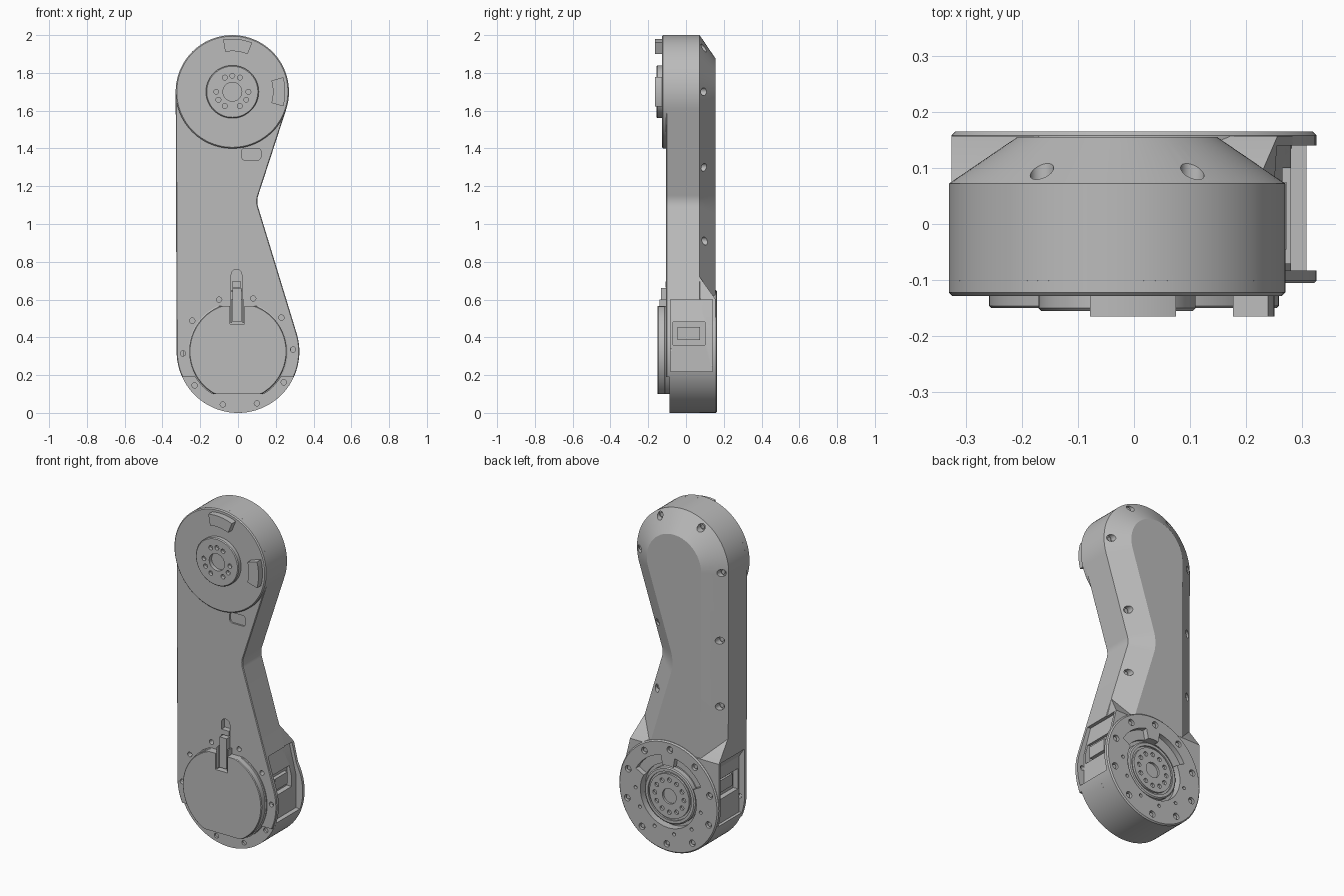
import bpy, bmesh
from math import sin, cos, radians

cube = bpy.data.objects.get("Cube")
if cube:
    bpy.data.objects.remove(cube)

grey = bpy.data.materials.new("machined_grey")
grey.use_nodes = True
grey.diffuse_color = (0.5, 0.5, 0.5, 1)
grey.node_tree.nodes["Principled BSDF"].inputs["Base Color"].default_value = (0.5, 0.5, 0.5, 1)

TOP = (-0.03, 1.70)      # upper joint centre (x, z)
LOW = (0.0, 0.325)       # lower joint centre
BACK, FRONT = 0.165, -0.105
parts = []


def arc(c, r, a0, a1, n):
    step = (a1 - a0) / n
    return [(c[0] + r * cos(radians(a0 + step * i)), c[1] + r * sin(radians(a0 + step * i)))
            for i in range(n + 1)]


def circle(c, r, n=64):
    return arc(c, r, 0, 360, n)[:-1]


def polar(c, r, angle):
    return arc(c, r, angle, angle, 1)[0]


def box(x0, x1, z0, z1):
    return [(x0, z0), (x1, z0), (x1, z1), (x0, z1)]


def sector(c, r0, r1, a0, a1, n=16):
    return arc(c, r1, a0, a1, n) + arc(c, r0, a1, a0, n)


def loft(bm, rings):
    """Join (points, y) outlines of equal length into a closed solid."""
    solid = bmesh.new()
    loops = [[solid.verts.new((x, y, z)) for x, z in pts] for pts, y in rings]
    n = len(loops[0])
    for a, b in zip(loops, loops[1:]):
        for i in range(n):
            j = (i + 1) % n
            solid.faces.new((a[i], a[j], b[j], b[i]))
    solid.faces.new(loops[0])
    solid.faces.new(loops[-1])
    bmesh.ops.recalc_face_normals(solid, faces=solid.faces)
    me = bpy.data.meshes.new("temp")
    solid.to_mesh(me)
    solid.free()
    bm.from_mesh(me)
    bpy.data.meshes.remove(me)


def make(name, solids, is_part=True):
    bm = bmesh.new()
    for rings in solids:
        loft(bm, rings)
    me = bpy.data.meshes.new(name)
    bm.to_mesh(me)
    bm.free()
    ob = bpy.data.objects.new(name, me)
    bpy.context.collection.objects.link(ob)
    if is_part:
        me.materials.append(grey)
        parts.append(ob)
    return ob


def prism(pts, y0, y1):
    return [(pts, y0), (pts, y1)]


def cut(targets, solids):
    """Subtract solids from every target and discard the cutter."""
    cutter = make("cutter", solids, False)
    cutter.hide_render = True
    for ob in targets:
        mod = ob.modifiers.new("cut", "BOOLEAN")
        mod.operation, mod.solver, mod.object = "DIFFERENCE", "EXACT", cutter
        graph = bpy.context.evaluated_depsgraph_get()
        me = bpy.data.meshes.new_from_object(ob.evaluated_get(graph))
        ob.modifiers.clear()
        ob.data = me
    bpy.data.objects.remove(cutter)


def outline(d=0.0):
    """Arm silhouette, inset by d."""
    waist = (0.202, 1.12)
    return (arc(LOW, 0.325 - d, 180, 377, 48) + arc(waist, 0.1 + d, 197, 162, 8)
            + arc(TOP, 0.30 - d, -18, 180, 48))


def side_x(z):
    return 0.311 - 0.306 * (z - 0.42)


# Arm shell with a wide chamfer round the back
arm = make("arm_shell", [[(outline(0.004), FRONT), (outline(), FRONT + 0.004),
                          (outline(), 0.072), (outline(0.122), 0.155)]])

# Round lower housing and the flare that blends it into the arm
housing = make("lower_housing", [[(circle(LOW, 0.32, 96), -0.087), (circle(LOW, 0.325, 96), -0.082),
                                  (circle(LOW, 0.325, 96), 0.158), (circle(LOW, 0.318, 96), BACK)]])


def flare_ring(z):
    return [(-0.325, 0.33), (0.32, 0.33), (side_x(z), z), (-0.325, z)]


flare = make("housing_flare", [[(flare_ring(0.73), 0.06), (flare_ring(0.72), 0.072),
                                (flare_ring(0.6), 0.157)]])
lower = [arm, housing, flare]

# Side pockets with connector windows
pockets = [[(0.4, 0.6), (0.235, 0.6), (0.28, 0.42), (0.28, 0.22), (0.4, 0.22)],
           [(-0.4, 0.6), (-0.322, 0.6), (-0.29, 0.55), (-0.29, 0.22), (-0.4, 0.22)]]
cut(lower, [prism(p, -0.083, 0.14) for p in pockets])
cut(lower, [prism(box(0.25, 0.4, 0.36, 0.48), -0.07, 0.1),
            prism(box(-0.4, -0.26, 0.36, 0.48), -0.07, 0.1)])
for side, name in ((1, "left"), (-1, "right")):
    make(name + "_connector", [prism(box(side * 0.24, side * 0.272, 0.385, 0.455), -0.045, 0.075)])

# Screw holes along the back chamfer
holes = [polar(TOP, 0.268, a) for a in (0, 60, 120, 180)]
holes += [(x, z) for z in (1.30, 0.91) for x in (-0.29, 0.12)]
cut([arm], [prism(circle(h, 0.021, 20), 0.07, 0.3) for h in holes])
make("chamfer_screws", [prism(circle(h, 0.013, 16), 0.06, 0.078) for h in holes])

# Lowered lip, cable slot, small pocket and screw ring on the front
cut([arm], [prism(box(-0.5, 0.5, -0.1, 0.19), -0.2, -0.087)])
slot = arc((-0.008, 0.732), 0.028, 0, 180, 10) + [(-0.036, 0.60), (0.02, 0.60)]
cut([arm], [prism(slot, -0.2, -0.075)])
tag = [p for x, z, a in ((0.105, 1.385, 0), (0.035, 1.385, 90), (0.035, 1.355, 180), (0.105, 1.355, 270))
       for p in arc((x, z), 0.016, a, a + 90, 4)]
cut([arm], [prism(tag, -0.2, -0.095)])
ring = [polar(LOW, 0.292, 2 + 36 * i) for i in range(10)]
cut([arm, housing], [prism(circle(p, 0.014, 16), -0.2, -0.075) for p in ring])

# Lower back face: bearing recess, upper pocket and screw ring
back_ring = [polar(LOW, 0.28, 20 + 36 * i) for i in range(10)]
small_ring = [polar(LOW, 0.215, a) for a in (190, 225, 260, 295, 330, 0)]
cut(lower, [prism(circle(LOW, 0.183), 0.12, 0.3)])
cut(lower, [prism(sector(LOW, 0.176, 0.24, 28, 78), 0.135, 0.3),
            prism(sector(LOW, 0.176, 0.24, 100, 152), 0.135, 0.3)])
cut(lower, [prism(circle(p, 0.019, 20), 0.145, 0.3) for p in back_ring]
    + [prism(circle(p, 0.01, 12), 0.145, 0.3) for p in small_ring])
make("housing_screws", [prism(circle(p, 0.012, 16), 0.135, 0.156) for p in back_ring])

# Output hub inside the recess
hub = make("lower_hub", [[(circle(LOW, 0.165), 0.10), (circle(LOW, 0.165), 0.148),
                          (circle(LOW, 0.158), 0.153)]])
cut([hub], [prism(circle(LOW, 0.142), 0.143, 0.3)])
flange = make("lower_hub_flange", [prism(circle(LOW, 0.13), 0.12, 0.156)])
cut([flange], [prism(circle(LOW, 0.045, 32), 0.125, 0.3)]
    + [prism(circle(polar(LOW, 0.095, 30 * i), 0.013, 16), 0.14, 0.3) for i in range(12)])

# Front motor cap with flats above and below, and its cable channel


def flat_disc(r):
    return [(x, min(max(z, 0.1), 0.565)) for x, z in circle(LOW, r, 96)]


cap = make("motor_cap", [[(flat_disc(0.264), -0.08), (flat_disc(0.264), -0.112),
                          (flat_disc(0.258), -0.114), (flat_disc(0.258), -0.146),
                          (flat_disc(0.254), -0.15)]])
cut([cap], [prism(box(-0.043, 0.035, 0.47, 0.7), -0.3, -0.112)])
make("cable_guide", [prism(box(-0.028, 0.018, 0.48, 0.66), -0.07, -0.132)])
make("cable_guide_rails", [prism(box(-0.041, -0.033, 0.475, 0.6), -0.09, -0.14),
                           prism(box(0.025, 0.033, 0.475, 0.6), -0.09, -0.14)])
make("cable_plug", [prism(box(-0.032, 0.016, 0.665, 0.695), -0.07, -0.108)])

# Upper joint disc, hub and stop blocks
make("upper_disc", [[(circle(TOP, 0.30, 96), -0.09), (circle(TOP, 0.30, 96), -0.122),
                     (circle(TOP, 0.294, 96), -0.128)]])
upper_hub = make("upper_hub", [[(circle(TOP, 0.14), -0.12), (circle(TOP, 0.14), -0.150),
                                (circle(TOP, 0.135), -0.155)]])
hub_holes = [polar(TOP, 0.085, a) for a in (0, 62, 90, 118, 180, 210, 242, 298, 330)]
cut([upper_hub], [prism(circle(TOP, 0.05, 32), -0.3, -0.132)]
    + [prism(circle(p, 0.013, 16), -0.3, -0.135) for p in hub_holes])
make("stop_blocks", [prism(sector(TOP, 0.215, 0.28, a - 16, a + 16), -0.12, -0.165) for a in (0, 84)])

# Smooth round surfaces, keep hard edges
bpy.ops.object.select_all(action="DESELECT")
for ob in parts:
    ob.select_set(True)
bpy.context.view_layer.objects.active = arm
bpy.ops.object.shade_smooth_by_angle(angle=radians(25))
